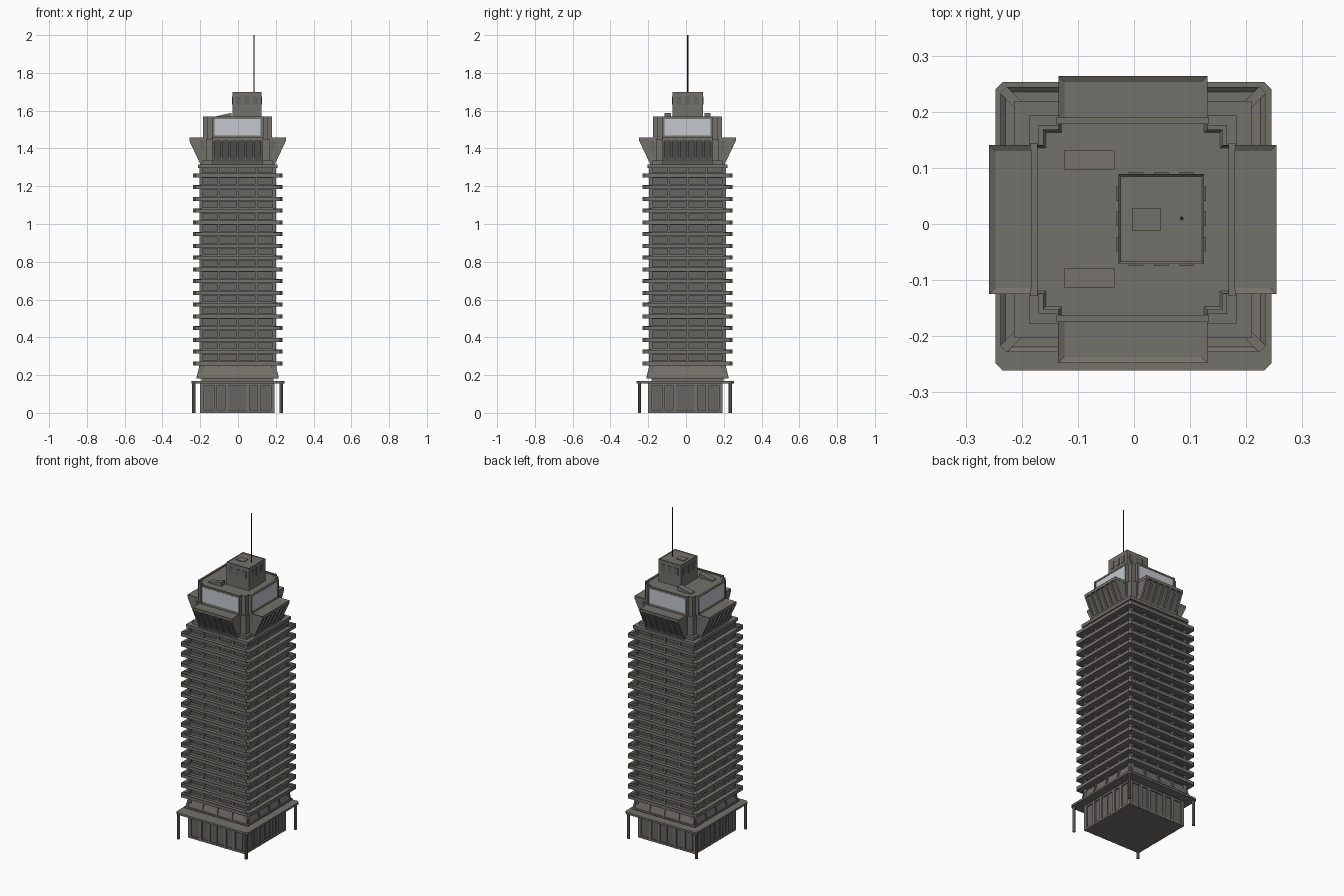
import bpy, bmesh, math
from mathutils import Matrix, Vector

if "Cube" in bpy.data.objects:
    bpy.data.objects.remove(bpy.data.objects["Cube"])

CX, CY = -0.002, 0.008   # tower axis


def mat(name, c):
    m = bpy.data.materials.new(name)
    m.diffuse_color = (*c, 1)
    m.use_nodes = True
    m.node_tree.nodes["Principled BSDF"].inputs["Base Color"].default_value = m.diffuse_color
    return m


CONCRETE = mat("concrete", (0.175, 0.165, 0.145))
PANEL = mat("window panel", (0.135, 0.128, 0.115))
GLASS = mat("pale glass", (0.55, 0.58, 0.62))
METAL = mat("dark metal", (0.03, 0.03, 0.035))


class Part:
    """Collects solids in one mesh; coordinates are relative to a centre."""
    def __init__(self, name, material, centre=(CX, CY)):
        self.bm, self.name, self.material, self.c = bmesh.new(), name, material, centre

    def prism(self, pts, vec, side=0, tray=None):
        """Extrude a 3D polygon along vec, turned to one of four sides; tray=(rim, depth)."""
        rot = Matrix.Rotation(side * math.pi / 2, 3, 'Z')
        vec = rot @ Vector(vec)
        vs = [self.bm.verts.new(rot @ Vector(p)) for p in pts]
        base = self.bm.faces.new(vs)
        top = [self.bm.verts.new(v.co + vec) for v in vs]
        cap = self.bm.faces.new(top[::-1])
        n = len(vs)
        faces = [base, cap]
        for i in range(n):
            j = (i + 1) % n
            faces.append(self.bm.faces.new((vs[j], vs[i], top[i], top[j])))
        bmesh.ops.recalc_face_normals(self.bm, faces=faces)
        if tray:
            bmesh.ops.inset_region(self.bm, faces=[cap], thickness=tray[0], use_even_offset=True)
            bmesh.ops.translate(self.bm, verts=cap.verts, vec=(0, 0, -tray[1]))
        return faces

    def box(self, x0, x1, y0, y1, z0, z1, side=0, tray=None):
        return self.prism([(x0, y0, z0), (x1, y0, z0), (x1, y1, z0), (x0, y1, z0)],
                          (0, 0, z1 - z0), side, tray)

    def profile(self, yz, x0, x1, side=0):
        return self.prism([(x0, -o, z) for o, z in yz], (x1 - x0, 0, 0), side)

    def done(self):
        me = bpy.data.meshes.new(self.name)
        self.bm.to_mesh(me)
        self.bm.free()
        me.materials.append(self.material)
        ob = bpy.data.objects.new(self.name, me)
        ob.location = (*self.c, 0)
        bpy.context.collection.objects.link(ob)


def octagon(hx, hy, c, z):
    return [(-hx + c, -hy, z), (hx - c, -hy, z), (hx, -hy + c, z), (hx, hy - c, z),
            (hx - c, hy, z), (-hx + c, hy, z), (-hx, hy - c, z), (-hx, -hy + c, z)]


# ground floor with pilasters and panels
base_c = (-0.004, -0.004)
p = Part("ground_floor", CONCRETE, base_c)
p.box(-.188, .188, -.188, .188, 0, .16)
for s in range(4):
    for x in (-.187, -.115, -.055, .055, .115, .187):
        p.box(x - .009, x + .009, -.197, -.18, 0, .16, s)
    p.box(-.196, .196, -.196, -.18, 0, .012, s)
    p.box(-.196, .196, -.196, -.18, .145, .16, s)
p.done()
p = Part("ground_floor_panels", PANEL, base_c)
for s in range(4):
    for x, w in ((-.151, .022), (-.085, .018), (-.024, .022), (.024, .022), (.085, .018), (.151, .022)):
        p.box(x - w, x + w, -.191, -.185, .014, .143, s)
p.done()

# entrance canopy and its corner posts
p = Part("canopy", CONCRETE, (-.001, -.004))
p.prism(octagon(.246, .257, .013, .156), (0, 0, .012))
p.done()
p = Part("canopy_posts", CONCRETE, (-.003, -.006))
for sx in (-1, 1):
    for sy in (-1, 1):
        ring = [(sx * .232 + .009 * math.cos(a * math.pi / 4), sy * .240 + .009 * math.sin(a * math.pi / 4), 0)
                for a in range(8)]
        p.prism(ring, (0, 0, .158))
p.done()

# flared skirt with ribs
p = Part("flared_skirt", CONCRETE)
p.box(-.19, .19, -.19, .19, .165, .185)
p.box(-.217, .217, -.217, .217, .182, .192)
for s in range(4):
    p.prism([(-.212, -.212, .19), (.212, -.212, .19), (0, 0, .19)], (0, 0, .002), s)
    for x in (-.2, -.1, 0, .1, .2):
        p.profile([(.18, .19), (.217, .19), (.2, .258), (.18, .258)], x - .005, x + .005, s)
fs = p.box(-.212, .212, -.212, .212, .19, .26)
for v in fs[1].verts:
    v.co.x *= .9
    v.co.y *= .9
p.done()

# tower core, ribs and spandrels
p = Part("tower_core", PANEL)
p.box(-.192, .192, -.192, .192, .25, 1.31)
p.done()
STEP, Z0 = .0622, .262
p = Part("facade_frame", CONCRETE)
for s in range(4):
    for x in (-.195, -.1, 0, .1, .195):
        p.box(x - .007, x + .007, -.203, -.185, .25, 1.3, s)
    for i in range(17):
        z = Z0 + i * STEP
        p.box(-.202, .202, -.2, -.185, z - .014, z + .016, s)
p.box(-.211, .211, -.211, .211, 1.297, 1.316)
p.done()

# balcony trays on every storey, with diagonal corner stubs
p = Part("balconies", CONCRETE)
for i in range(17):
    z = Z0 + i * STEP
    p.prism(octagon(.236, .236, .012, z - .01), (0, 0, .02), tray=(.009, .008))
    for s in range(4):
        a, b, w = .231, .19, .006
        p.prism([(-a - w, -a + w, z - .011), (-a + w, -a - w, z - .011),
                 (-b + w, -b - w, z - .011), (-b - w, -b + w, z - .011)], (0, 0, .022), s)
p.done()

# crown: cross-shaped top storeys with raised rim
quarter = [(-.178, -.132), (-.160, -.132), (-.160, -.160), (-.132, -.160), (-.132, -.178)]
plan = []
for s in range(4):
    r = Matrix.Rotation(s * math.pi / 2, 3, 'Z')
    plan += [r @ Vector((x, y, 1.31)) for x, y in quarter]
p = Part("crown", CONCRETE)
p.prism(plan, (0, 0, .258), tray=(.005, .006))
p.box(-.185, .185, -.185, .185, 1.31, 1.335)
p.box(-.168, .168, -.168, .168, 1.33, 1.45)
for s in range(4):
    for x in (-.13, .13):
        p.box(x - .006, x + .006, -.183, -.17, 1.45, 1.568, s)
    p.box(-.13, .13, -.182, -.17, 1.558, 1.568, s)
p.done()
p = Part("crown_windows", GLASS)
for s in range(4):
    p.box(-.122, .122, -.181, -.174, 1.468, 1.557, s)
p.done()

# leaning bays on all four sides
p = Part("bays", CONCRETE)
q = Part("bay_windows", PANEL)
for s in range(4):
    p.box(-.133, .133, -.256, -.15, 1.44, 1.457, s, tray=(.011, .006))
    p.profile([(.15, 1.316), (.198, 1.316), (.204, 1.332), (.15, 1.332)], -.133, .133, s)
    q.profile([(.15, 1.32), (.192, 1.32), (.246, 1.442), (.15, 1.442)], -.13, .13, s)
    for i in range(7):
        x = -.126 + i * .042
        p.profile([(.17, 1.318), (.198, 1.318), (.256, 1.441), (.2, 1.441)], x - .006, x + .006, s)
p.done()
q.done()

# rooftop house with hatch, small windows and sloped vents
p = Part("roof_house", CONCRETE, (0, 0))
p.box(-.028, .125, -.071, .089, 1.55, 1.70, tray=(.004, .004))
p.box(-.004, .048, -.012, .028, 1.69, 1.70)
p.done()
p = Part("roof_house_windows", PANEL, (.0485, .009))
for s in range(4):
    d = .08 if s % 2 == 0 else .0765
    for x in (-.045, 0, .045):
        p.box(x - .013, x + .013, -d - .003, -d + .003, 1.632, 1.675, s)
p.done()
p = Part("roof_vents", CONCRETE, (0, 0))
for y in (.114, -.096):
    p.prism([(-.125, y - .017, 1.56), (-.035, y - .017, 1.56), (-.035, y - .017, 1.588), (-.125, y - .017, 1.568)],
            (0, .034, 0))
p.done()

# antenna
p = Part("antenna", METAL, (.085, .010))
p.prism([(.0035 * math.cos(a * math.pi / 4), .0035 * math.sin(a * math.pi / 4), 1.69) for a in range(8)],
        (0, 0, .31))
p.done()
